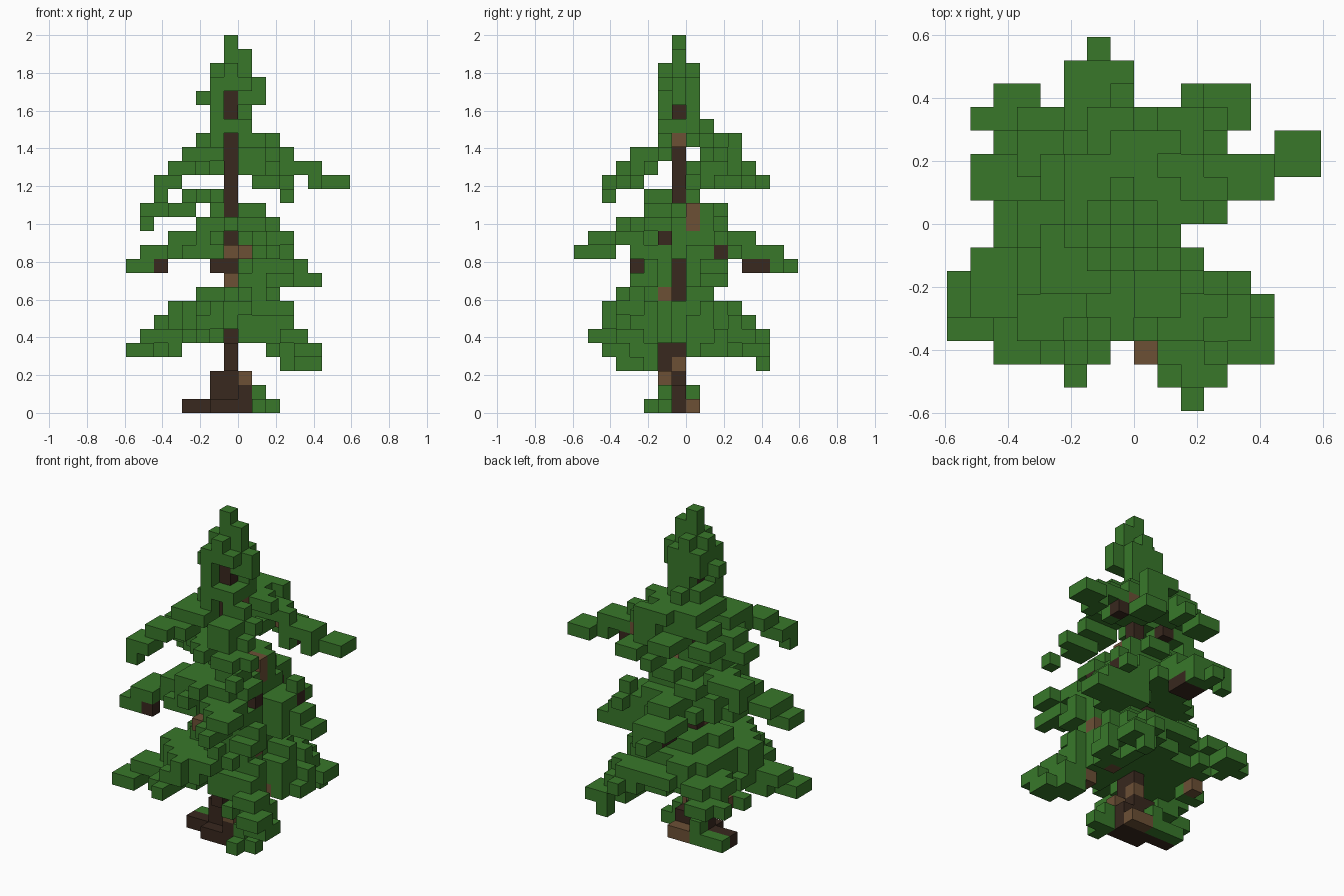
import bpy
import random

random.seed(4)
if "Cube" in bpy.data.objects:
    bpy.data.objects.remove(bpy.data.objects["Cube"], do_unlink=True)

UNIT = 2 / 27      # edge of one block
MID = 7            # trunk cell in x and y


def material(name, r, g, b):
    m = bpy.data.materials.new(name)
    m.use_nodes = True
    m.diffuse_color = (r, g, b, 1)
    bsdf = m.node_tree.nodes["Principled BSDF"]
    bsdf.inputs["Base Color"].default_value = (r, g, b, 1)
    bsdf.inputs["Roughness"].default_value = 0.9
    return m


GREEN = material("needle green", 0.04, 0.187, 0.023)
DARK = material("dark bark", 0.04, 0.021, 0.013)
BROWN = material("light bark", 0.15, 0.08, 0.036)

cells = {}         # cell -> (part name, material)


def put(part, mat, xs, ys, zs):
    """Fill a box of cells, given as inclusive ranges, where still free."""
    for x in range(xs[0], xs[-1] + 1):
        for y in range(ys[0], ys[-1] + 1):
            for z in range(zs[0], zs[-1] + 1):
                cells.setdefault((x, y, z), (part, mat))


# Trunk with light patches, and spreading roots
put("trunk", BROWN, [7], [7], [3])
put("trunk", DARK, [7], [7], [0, 22])
put("trunk", DARK, [7], [6], [3, 4])
put("roots", BROWN, [7, 8], [8], [0])
put("roots", BROWN, [8], [6], [2])
put("roots", DARK, [4, 8], [7], [0])
put("roots", DARK, [6, 8], [6], [0])
put("roots", DARK, [6, 8], [7], [1])
put("roots", DARK, [8], [6], [1])
put("roots", DARK, [6], [7], [2])

# Bare wood showing between the needles
for x, y, z in [(7, 6, 11), (7, 5, 11), (8, 2, 11), (7, 6, 9), (10, 6, 8), (9, 8, 13), (7, 8, 14),
                (8, 8, 14), (9, 8, 14), (8, 7, 19), (10, 10, 17), (3, 9, 4), (10, 8, 4), (10, 5, 4)]:
    put("light_twigs", BROWN, [x], [y], [z])
for x, y, z in [(2, 4, 10), (6, 7, 10), (10, 6, 12), (11, 10, 11), (11, 10, 16), (5, 8, 17)]:
    put("dark_twigs", DARK, [x], [y], [z])
put("dark_twigs", DARK, [6, 7], [12, 13], [10])

# Needles wrapped round the bare twigs
put("middle_boughs", GREEN, [6, 7], [12, 13], [11])
put("middle_boughs", GREEN, [6], [14], [10])
put("middle_boughs", GREEN, [11], [9, 11], [11])
put("middle_boughs", GREEN, [11], [10], [12])
put("upper_boughs", GREEN, [9], [8], [17])
put("upper_boughs", GREEN, [10], [10], [18])
put("upper_boughs", GREEN, [11], [9], [16])
put("lower_boughs", GREEN, [10, 11], [4], [4])
put("lower_boughs", GREEN, [11], [5], [4])

# Undergrowth at the foot
put("undergrowth", GREEN, [9, 10], [6], [0])
put("undergrowth", GREEN, [9], [5], [0])
put("undergrowth", GREEN, [9], [6], [1])
put("undergrowth", GREEN, [4, 6], [8], [0])
put("undergrowth", GREEN, [6], [8], [1])


def open_slot(x, y, z):
    """Gaps in the needles that leave the trunk, twigs and sky visible."""
    front = x == MID and y < MID and (z < 6 or 9 <= z <= 12 or 14 <= z <= 19)
    side = y == MID and x > MID and (8 <= z <= 10 or 16 <= z <= 19)
    low = z < 5 and (4 <= x <= 9 or y in (6, 7))
    gap = (z == 16 and (x in (6, 8) or y == 5)) or (z == 17 and y == 6) or (z == 18 and y == 8)
    notch = (y == 7 and x > 9) or (y == 6 and x > 10) or (y == 8 and x > 11) or (x == 1 and y == 11)
    corner = (y == 2 and x in (7, 8)) or (x == 14 and y == 9)
    twig = (x, y, z) in ((10, 8, 13), (10, 11, 17))
    return front or side or low or gap or notch or corner or twig or (x == 5 and z == 14)


def needle(part, x, y, z):
    if not open_slot(x, y, z):
        cells.setdefault((x, y, z), (part, GREEN))


# Dense needles: one ragged rounded pad per layer (x from, x to, y from, y to)
def pads(part, bottom, layers):
    for z, (x0, x1, y0, y1) in enumerate(layers, bottom):
        rx, ry = (x1 - x0 + 1) / 2, (y1 - y0 + 1) / 2
        tufts = {}
        for x in range(x0, x1 + 1):
            for y in range(y0, y1 + 1):
                d = abs((x - (x0 + x1) / 2) / rx) ** 2.2 + abs((y - (y0 + y1) / 2) / ry) ** 2.2
                tuft = tufts.setdefault(((x + z) // 2, (y + z // 2) // 2), random.random())
                if d + 0.9 * tuft < 1.22:
                    needle(part, x, y, z)


pads("lower_boughs", 4, [(2, 12, 3, 12), (2, 12, 3, 12), (3, 12, 3, 12), (3, 11, 3, 11), (5, 11, 3, 10)])
pads("middle_boughs", 9, [(8, 12, 4, 10), (8, 12, 5, 10), (3, 11, 3, 11), (3, 11, 3, 10),
                          (4, 10, 3, 10), (6, 9, 4, 10), (5, 7, 5, 8)])
pads("upper_boughs", 18, [(4, 10, 4, 11), (4, 10, 5, 11)])

# Crown, stacked round the top of the trunk
put("crown", GREEN, [6, 8], [6, 8], [20])
put("crown", GREEN, [7], [9], [20])
put("crown", GREEN, [6], [6], [21, 22])
put("crown", GREEN, [7, 8], [8], [21, 22])
put("crown", GREEN, [5, 6], [7], [22])
put("crown", GREEN, [6], [8], [22])
put("crown", GREEN, [8], [7], [22])
put("crown", GREEN, [9], [7], [22, 23])
put("crown", GREEN, [6, 8], [6, 8], [23])
put("crown", GREEN, [6, 8], [7], [24])
put("crown", GREEN, [7], [6, 8], [24])
put("crown", GREEN, [7, 8], [7], [25])
put("crown", GREEN, [7], [7], [26])


# Drooping branches, two blocks wide, from the trunk to a tip one or two wide
def branch(part, start, tip):
    tx, ty, tz, width = tip
    sx = 1 if tx < MID else -1
    sy = 1 if ty < MID else -1
    steps = max(abs(tx - MID), abs(ty - MID))
    for i in range(1, steps + 1):
        t = i / steps
        x = round(MID + (tx - MID) * t)
        y = round(MID + (ty - MID) * t)
        z = round(start + (tz - start) * t ** 1.3)
        single = i == steps and width == 1
        for dx in (0,) if single else (0, sx):
            for dy in (0,) if single else (0, sy):
                needle(part, x + dx, y + dy, z)


BRANCHES = {
    "lower_boughs": (8, [(0, 3, 4, 2), (13, 3, 3, 2), (12, 4, 3, 2), (13, 2, 4, 2), (11, 13, 3, 1),
                         (12, 13, 4, 2), (10, 13, 5, 1), (2, 13, 5, 2), (1, 12, 5, 2), (5, 1, 5, 1),
                         (6, 2, 7, 2), (4, 2, 5, 2), (12, 9, 4, 2)]),
    "middle_boughs": (13, [(0, 4, 10, 2), (10, 0, 11, 1), (6, 15, 10, 1), (5, 14, 11, 2),
                           (7, 14, 11, 2), (13, 10, 9, 2), (1, 5, 11, 2), (11, 1, 12, 2), (11, 4, 9, 2)]),
    "side_bough": (15, [(1, 10, 14, 2)]),
    "upper_boughs": (19, [(2, 2, 16, 2), (11, 2, 15, 1), (11, 4, 16, 2), (15, 11, 16, 2),
                          (6, 13, 16, 2), (10, 12, 16, 2), (3, 11, 17, 2), (2, 8, 16, 2)]),
}
for part, (start, tips) in BRANCHES.items():
    for tip in tips:
        branch(part, start, tip)
needle("side_bough", 1, 10, 13)
needle("upper_boughs", 2, 2, 15)

# Corner offsets of the face on each side of a block
SIDES = {
    (1, 0, 0): [(1, 0, 0), (1, 1, 0), (1, 1, 1), (1, 0, 1)],
    (-1, 0, 0): [(0, 0, 0), (0, 0, 1), (0, 1, 1), (0, 1, 0)],
    (0, 1, 0): [(0, 1, 0), (0, 1, 1), (1, 1, 1), (1, 1, 0)],
    (0, -1, 0): [(0, 0, 0), (1, 0, 0), (1, 0, 1), (0, 0, 1)],
    (0, 0, 1): [(0, 0, 1), (1, 0, 1), (1, 1, 1), (0, 1, 1)],
    (0, 0, -1): [(0, 0, 0), (0, 1, 0), (1, 1, 0), (1, 0, 0)],
}


def build(part):
    """Make one mesh from the exposed block faces of a part."""
    index, faces = {}, []
    mine = {cell: mat for cell, (name, mat) in cells.items() if name == part}
    slots = list(dict.fromkeys(mine.values()))
    mats = []
    for cell, mat in mine.items():
        for side, corners in SIDES.items():
            if tuple(a + b for a, b in zip(cell, side)) in cells:
                continue
            pts = [tuple(a + b for a, b in zip(cell, c)) for c in corners]
            faces.append([index.setdefault(p, len(index)) for p in pts])
            mats.append(slots.index(mat))
    mesh = bpy.data.meshes.new(part)
    mesh.from_pydata([((x - 8) * UNIT, (y - 8) * UNIT, z * UNIT) for x, y, z in index], [], faces)
    for m in slots:
        mesh.materials.append(m)
    for poly, m in zip(mesh.polygons, mats):
        poly.material_index = m
    bpy.context.collection.objects.link(bpy.data.objects.new(part, mesh))


for part in sorted({name for name, _ in cells.values()}):
    build(part)
